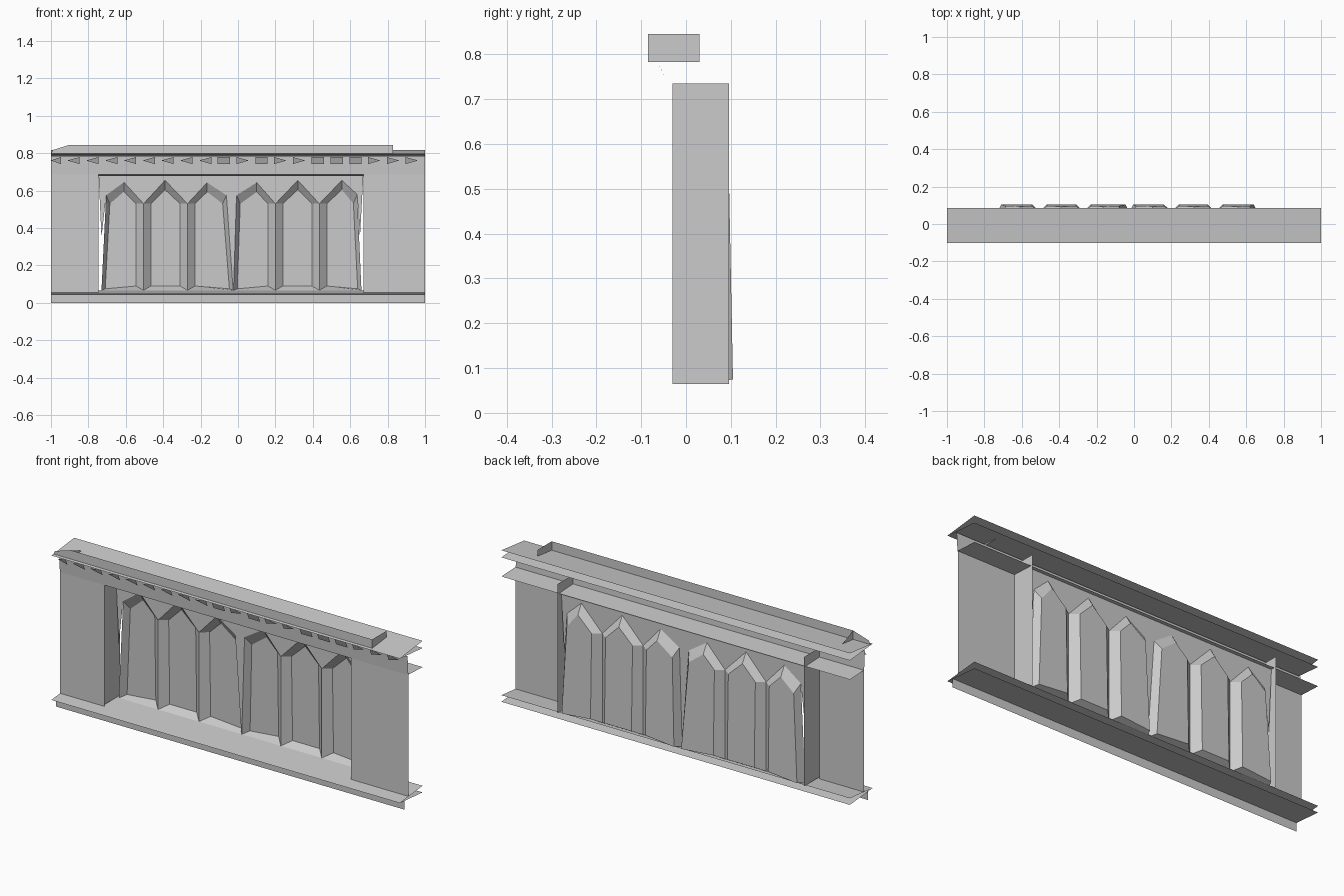
import bpy

if "Cube" in bpy.data.objects:
    bpy.data.objects.remove(bpy.data.objects["Cube"])


def mesh(name, verts, faces):
    me = bpy.data.meshes.new(name)
    me.from_pydata(verts, [], faces)
    me.update()
    ob = bpy.data.objects.new(name, me)
    bpy.context.collection.objects.link(ob)
    return ob


def sheet(name, profile, x0=-1.0, x1=1.0):
    """Extrude an open (y, z) profile along x."""
    n = len(profile)
    verts = [(x, y, z) for x in (x0, x1) for y, z in profile]
    faces = [(i, n + i, n + i + 1, i + 1) for i in range(n - 1)]
    return mesh(name, verts, faces)


X_LEFT, X_RIGHT = -0.745, 0.67      # sides of the large opening

# Plinth strip and V-shaped ledges running the full width
sheet("plinth_strip", [(-0.065, 0.0), (-0.065, 0.045)])
sheet("lower_ledge", [(0.085, 0.032), (-0.102, 0.048), (0.085, 0.066)])
sheet("cornice", [(0.085, 0.781), (-0.102, 0.797), (0.085, 0.818)])
sheet("frieze", [(-0.032, 0.685), (-0.038, 0.785)])
sheet("opening_soffit", [(-0.032, 0.687), (0.085, 0.682)])

# Wall on both sides of the opening, and its deep reveals
for side, a, b in (("left", -1, X_LEFT), ("right", X_RIGHT, 1)):
    sheet(side + "_wall", [(-0.03, 0.055), (-0.03, 0.69)], a, b)
for side, x in (("left", X_LEFT), ("right", X_RIGHT)):
    mesh(side + "_reveal", [(x, -0.03, 0.065), (x, 0.096, 0.065),
                            (x, 0.096, 0.735), (x, -0.03, 0.735)], [(0, 1, 2, 3)])

# Parapet on the cornice with its end caps
sheet("parapet_front", [(-0.085, 0.797), (-0.085, 0.845)], -0.9, 0.83)
mesh("parapet_right_cap", [(0.83, -0.085, 0.783), (0.83, 0.03, 0.783),
                           (0.83, 0.03, 0.845), (0.83, -0.085, 0.845)], [(0, 1, 2, 3)])
mesh("parapet_left_cap", [(-0.9, -0.085, 0.845), (-0.9, -0.085, 0.797), (-1, -0.085, 0.797),
                          (-0.9, 0.03, 0.797), (-0.99, -0.085, 0.817)],
     [(0, 1, 2, 4), (0, 1, 3)])

# Small tilted dentils: "<" points left, ">" points right, "s" is square
for i, kind in enumerate("<<<<<<<<<<s>s>>sss>>>"[1:]):
    x = -0.98 + i * 0.1005
    l, r = max(x - 0.033, -1), x + 0.033
    bot, mid, top = (-0.045, 0.742), (-0.053, 0.761), (-0.061, 0.779)
    if kind == "s":
        pts = [(l, *bot), (r, *bot), (r, *top), (l, *top)]
    elif kind == "<":
        pts = [(l, *mid), (r, *bot), (r, *top)]
    else:
        pts = [(l, *bot), (r, *mid), (l, *top)]
    mesh("dentil", pts, [tuple(range(len(pts)))])

# Pointed niches: foot x, shoulder x/z, tip x/z, shoulder x/z, foot x
NICHES = [
    (-0.73, -0.705, 0.575, -0.61, 0.645, -0.505, 0.53, -0.505),
    (-0.505, -0.505, 0.53, -0.39, 0.655, -0.27, 0.53, -0.27),
    (-0.27, -0.27, 0.53, -0.165, 0.643, -0.062, 0.575, -0.026),
    (-0.024, -0.008, 0.575, 0.10, 0.643, 0.2, 0.53, 0.2),
    (0.2, 0.2, 0.53, 0.32, 0.655, 0.435, 0.53, 0.435),
    (0.435, 0.435, 0.53, 0.555, 0.655, 0.637, 0.58, 0.66),
]
Y_FRONT, Z_FOOT, Z_TOP = 0.065, 0.067, 0.682


def back(x, z):
    return (x, 0.1045 - (z - 0.09) * 0.02, z)


for lf, ls, lz, tx, tz, rs, rz, rf in NICHES:
    li = 0.04 if lz < 0.55 else 0.02
    ri = 0.04 if rz < 0.55 else 0.02
    front = [(x, Y_FRONT, z) for x, z in
             ((lf, Z_FOOT), (ls, lz), (tx, tz), (rs, rz), (rf, Z_FOOT))]
    rear = [back(lf + li, 0.09 if li > 0.03 else 0.075), back(ls + li, 0.53), back(tx, tz - 0.05),
            back(rs - ri, 0.53), back(rf - ri, 0.09 if ri > 0.03 else 0.075)]
    walls = [(i, (i + 1) % 5, 5 + (i + 1) % 5, 5 + i) for i in range(5)]
    mesh("niche", front + rear, walls + [(5, 6, 7, 8, 9)])

    # Spandrel wall above each arch
    top = [(x, Y_FRONT, Z_TOP) for x in (ls, tx, rs)]
    mesh("spandrel", front[1:4] + top, [(0, 1, 4, 3), (1, 2, 5, 4)])

# Spandrel fill at both outer ends and the tapering central pier
for name, pts in (
    ("left_spandrel_end", [(X_LEFT, Z_TOP), (-0.705, Z_TOP), (-0.705, 0.575), (-0.73, 0.35)]),
    ("right_spandrel_end", [(X_RIGHT, Z_TOP), (0.637, Z_TOP), (0.637, 0.58), (0.652, 0.35)]),
    ("central_pier", [(-0.026, Z_FOOT), (-0.024, Z_FOOT), (-0.008, 0.575),
                      (-0.008, Z_TOP), (-0.062, Z_TOP), (-0.062, 0.575)]),
):
    mesh(name, [(x, Y_FRONT, z) for x, z in pts], [tuple(range(len(pts)))])
